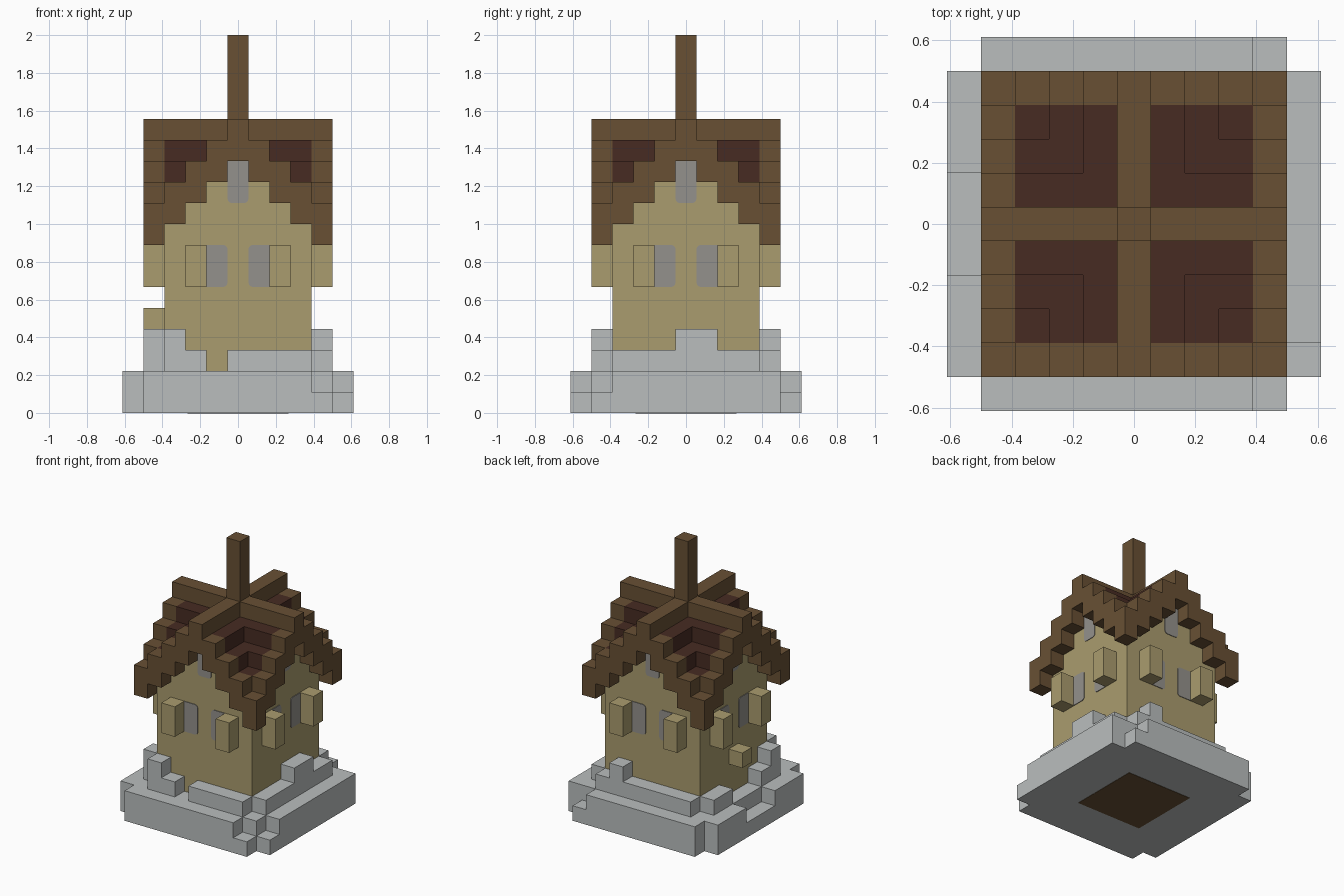
import bpy, bmesh
from math import pi
from mathutils import Matrix, Vector

U = 1 / 9  # one block of the model

if "Cube" in bpy.data.objects:
    bpy.data.objects.remove(bpy.data.objects["Cube"], do_unlink=True)


def material(name, hex_colour):
    lin = []
    for k in (0, 2, 4):
        c = int(hex_colour[k:k + 2], 16) / 255
        lin.append(c / 12.92 if c < 0.04045 else ((c + 0.055) / 1.055) ** 2.4)
    m = bpy.data.materials.new(name)
    m.use_nodes = True
    m.diffuse_color = (*lin, 1)
    m.node_tree.nodes["Principled BSDF"].inputs["Base Color"].default_value = (*lin, 1)
    return m


STONE = material("pale_stone", "BABEBE")
PLASTER = material("tan_plaster", "AA9C6E")
WOOD = material("brown_wood", "685034")
TILE = material("maroon_tile", "472B22")
GLASS = material("grey_glass", "94918C")


def add_box(bm, x, y, z, turn=0, rounding=0):
    """Add a box given by (low, high) pairs in blocks, turned about z."""
    part = bmesh.new()
    bmesh.ops.create_cube(part, size=1)
    size = Vector([r[1] - r[0] for r in (x, y, z)]) * U
    mid = Vector([(r[1] + r[0]) / 2 for r in (x, y, z)]) * U
    bmesh.ops.scale(part, vec=size, verts=part.verts)
    bmesh.ops.translate(part, vec=mid, verts=part.verts)
    if rounding:
        edges = [e for e in part.edges
                 if abs(e.verts[0].co.y - e.verts[1].co.y) > size.y / 2]
        bmesh.ops.bevel(part, geom=edges, offset=rounding * U, segments=3,
                        profile=0.5, affect='EDGES')
    part.transform(Matrix.Rotation(turn * pi / 2, 4, 'Z'))
    temp = bpy.data.meshes.new("temp")
    part.to_mesh(temp)
    part.free()
    bm.from_mesh(temp)
    bpy.data.meshes.remove(temp)


def build(name, mat, boxes):
    bm = bmesh.new()
    for b in boxes:
        add_box(bm, *b)
    mesh = bpy.data.meshes.new(name)
    bm.to_mesh(mesh)
    bm.free()
    mesh.materials.append(mat)
    obj = bpy.data.objects.new(name, mesh)
    bpy.context.collection.objects.link(obj)


def cell(i, width=1):
    """Range covered by blocks starting at index i."""
    return (i - 0.5, i - 0.5 + width)


FULL, HOUSE = (-4.5, 4.5), (-3.5, 3.5)
FRONT, BACK = cell(-4), cell(4)

# Plinth: square core with an outer step, lowered at a few places
build("plinth", STONE, [
    (FULL, FULL, (0, 2)),
    (FULL, cell(-5), (0, 1)), (cell(-4, 8), cell(-5), (1, 2)),
    (FULL, cell(5), (0, 1)), (cell(-4, 8), cell(5), (1, 2)),
    (cell(5), FULL, (0, 1)), (cell(5), cell(-3, 8), (1, 2)),
    (cell(-5), FULL, (0, 1)),
    (cell(-5), cell(-4, 3), (1, 2)), (cell(-5), cell(2, 3), (1, 2)),
])

# Low broken stone course around the walls
build("stone_course", STONE, [
    (cell(-3), FRONT, (2, 4)), (cell(-2), FRONT, (2, 3)), (cell(0, 4), FRONT, (2, 3)),
    (HOUSE, BACK, (2, 3)), (cell(2), BACK, (3, 4)),
    (BACK, HOUSE, (2, 3)), (BACK, cell(0, 2), (3, 4)),
    (FRONT, cell(-3), (2, 4)), (FRONT, cell(-2), (2, 3)), (FRONT, cell(2, 2), (2, 3)),
])
build("floor_underside", WOOD, [((-2.4, 2.4), (-2.4, 2.4), (-0.02, 0.01))])

# Walls with stepped gables on all four sides
walls = [(HOUSE, HOUSE, (2, 9))]
for s in range(3):
    span = (s - 2.5, 2.5 - s)
    walls += [(span, HOUSE, (9 + s, 10 + s)), (HOUSE, span, (9 + s, 10 + s))]
build("walls", PLASTER, walls)

# Shutters and windows, repeated on each side
sides = range(4)
build("shutters", PLASTER, [(cell(i), FRONT, (6, 8), t) for t in sides for i in (-2, 2)])
PANE = (-3.54, -3.48)
build("windows", GLASS, [(x, PANE, (6, 8), t, 0.2)
                         for t in sides for x in ((-1.75, -0.5), (0.5, 1.75))])
build("gable_windows", GLASS, [(cell(0), PANE, (10, 12.3), t, 0.2) for t in sides])
build("door_lintel", PLASTER, [(FRONT, cell(0), (4, 5))])

# Crossed gable roof: wooden ridges and edge trim, tiles in between
trim, tiles = [], []
for i in range(-4, 5):
    for j in range(-4, 5):
        low, high = sorted((abs(i), abs(j)))
        column = (cell(i), cell(j), (12 - low, 14 - low))
        (trim if low == 0 or high == 4 else tiles).append(column)
build("roof_trim", WOOD, trim)
build("roof_tiles", TILE, tiles)
build("roof_pole", WOOD, [(cell(0), cell(0), (14, 18))])
